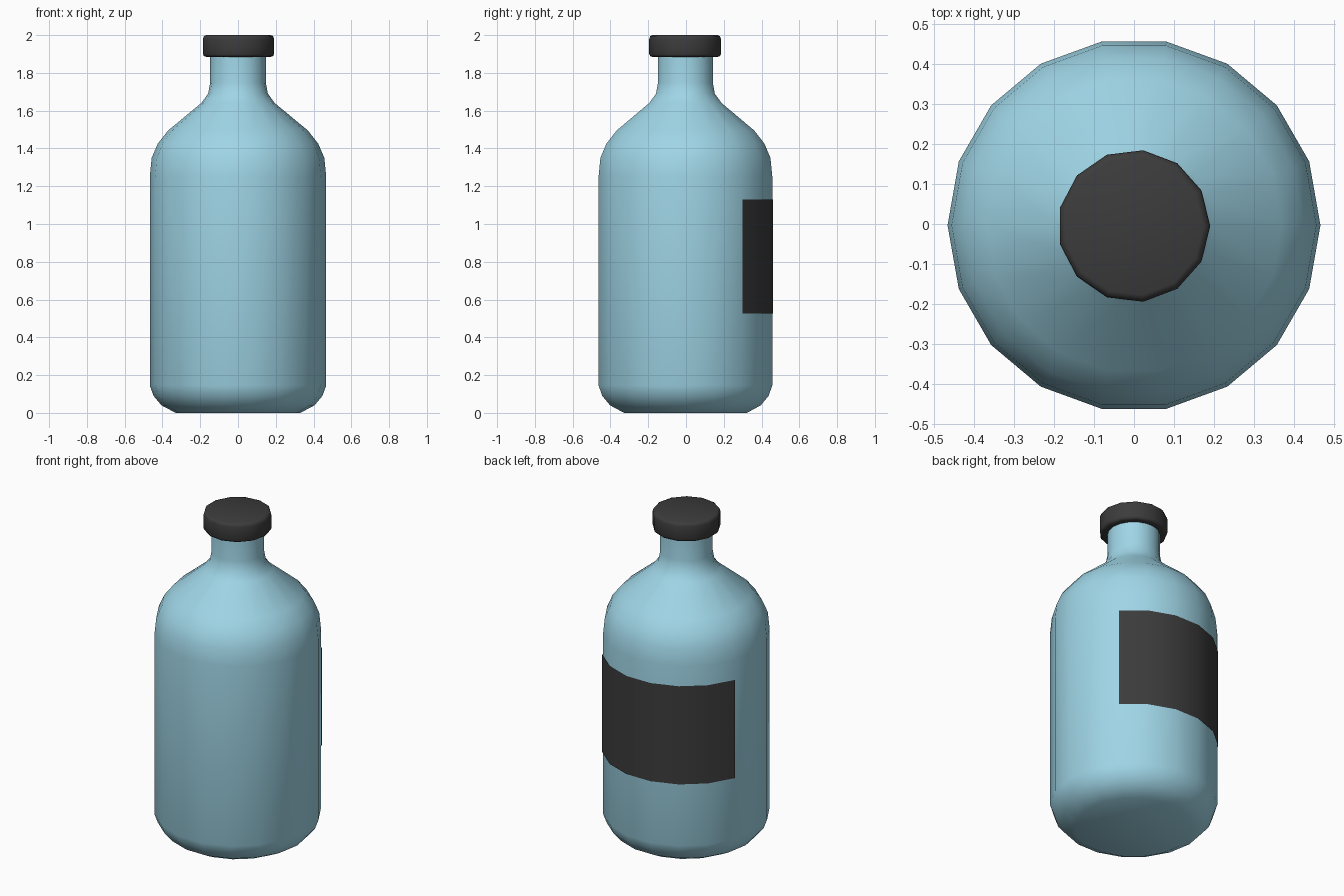
import bpy, bmesh, math

if "Cube" in bpy.data.objects:
    bpy.data.objects.remove(bpy.data.objects["Cube"])


def material(name, color):
    m = bpy.data.materials.new(name)
    m.diffuse_color = color
    m.use_nodes = True
    m.node_tree.nodes["Principled BSDF"].inputs["Base Color"].default_value = m.diffuse_color
    return m


def lathe(name, profile, sides, mat, centre_y, smooth_angle, start=0, count=None):
    """Revolve an (r, z) profile; a given count makes an open strip of that many faces."""
    bm = bmesh.new()
    closed = count is None
    columns = sides if closed else count + 1
    rings = []
    for r, z in profile:
        ring = []
        for i in range(columns):
            a = 2 * math.pi * (i + start) / sides
            ring.append(bm.verts.new((r * math.cos(a), r * math.sin(a) + centre_y, z)))
        rings.append(ring)
    for low, high in zip(rings, rings[1:]):
        for i in range(columns if closed else count):
            j = (i + 1) % columns
            bm.faces.new((low[i], low[j], high[j], high[i]))
    if closed:
        bm.faces.new(rings[0][::-1])
        bm.faces.new(rings[-1])
    mesh = bpy.data.meshes.new(name)
    bm.to_mesh(mesh)
    bm.free()
    obj = bpy.data.objects.new(name, mesh)
    bpy.context.collection.objects.link(obj)
    mesh.materials.append(mat)
    bpy.ops.object.select_all(action='DESELECT')
    obj.select_set(True)
    bpy.context.view_layer.objects.active = obj
    bpy.ops.object.shade_smooth_by_angle(angle=math.radians(smooth_angle))
    return obj


blue = material("blue_glass", (0.35, 0.67, 0.80, 1))
dark = material("dark_plastic", (0.045, 0.045, 0.045, 1))

# Bottle: rounded base, straight wall, shoulder and neck
lathe("bottle", [
    (0.33, 0.0), (0.405, 0.04), (0.447, 0.09), (0.467, 0.145),
    (0.467, 1.25), (0.457, 1.35), (0.425, 1.425), (0.37, 1.495),
    (0.195, 1.64), (0.158, 1.69), (0.147, 1.75), (0.147, 1.92),
], 18, blue, -0.003, 29)

# Cap with softened rims
lathe("cap", [
    (0.174, 1.885), (0.186, 1.889), (0.191, 1.90),
    (0.191, 1.98), (0.186, 1.995), (0.174, 2.0),
], 13, dark, -0.005, 50)

# Label wrapped round a third of the back
lathe("label", [(0.472, 0.525), (0.472, 1.13)], 18, dark, -0.003, 30, start=2, count=6)
